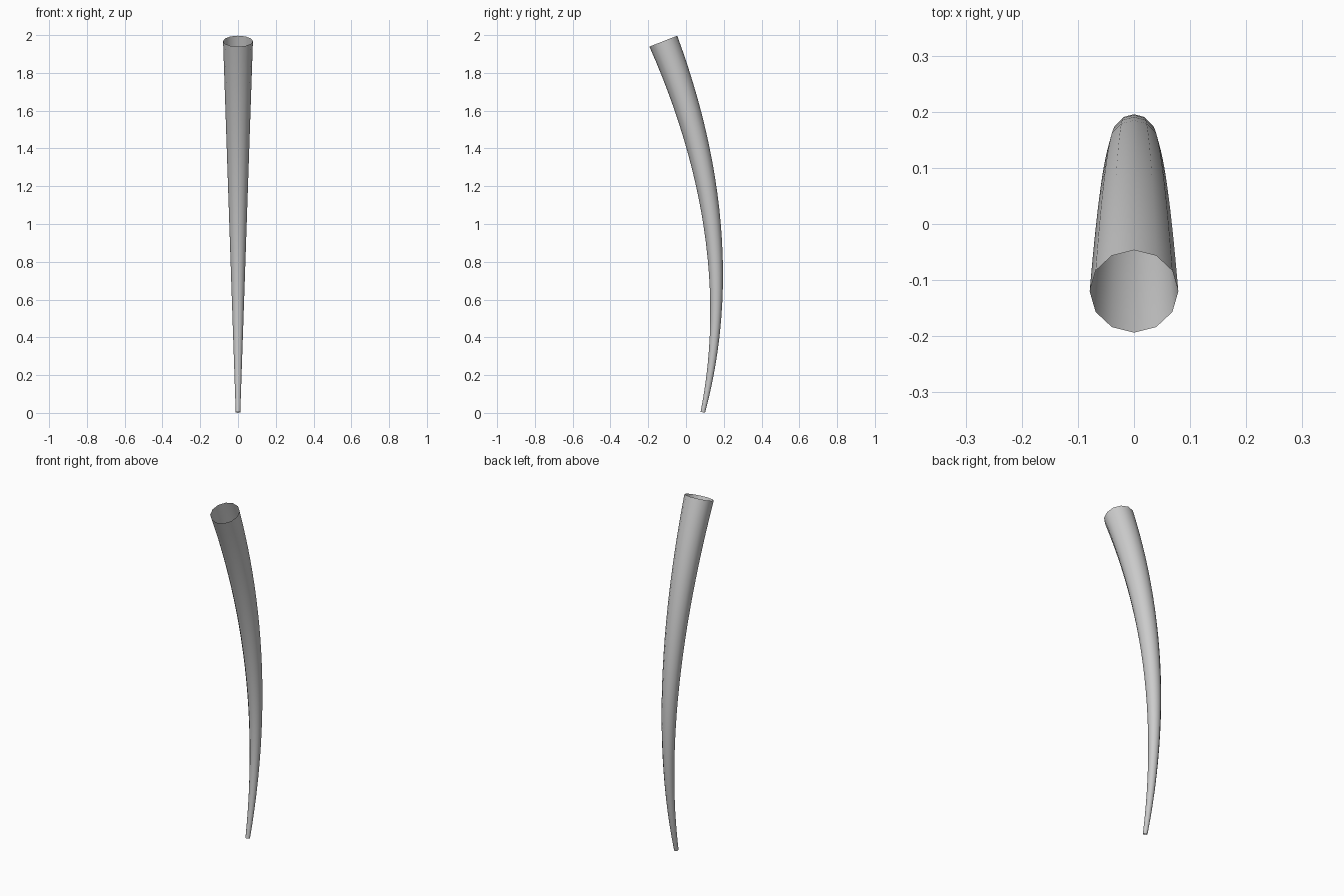
import bpy, bmesh, math
from mathutils import Vector
from mathutils.geometry import interpolate_bezier

cube = bpy.data.objects.get("Cube")
if cube:
    bpy.data.objects.remove(cube, do_unlink=True)

SIDES, RINGS = 12, 25
TIP_RADIUS, MOUTH_RADIUS = 0.012, 0.079

# Single plain grey
grey = bpy.data.materials.new("plain_grey")
grey.use_nodes = True
colour = (0.6, 0.6, 0.6, 1)
grey.diffuse_color = colour
grey.node_tree.nodes["Principled BSDF"].inputs["Base Color"].default_value = colour

# Curved centre line from narrow tip to wide mouth
path = interpolate_bezier(Vector((0, 0.089, 0.003)), Vector((0, 0.24, 0.65)),
                          Vector((0, 0.143, 1.318)), Vector((0, -0.12, 1.968)), RINGS)

# Tapered tube, open at both ends
bm = bmesh.new()
side = Vector((1, 0, 0))
rings = []
for i, centre in enumerate(path):
    tangent = (path[min(i + 1, RINGS - 1)] - path[max(i - 1, 0)]).normalized()
    across = tangent.cross(side)
    radius = TIP_RADIUS + (MOUTH_RADIUS - TIP_RADIUS) * i / (RINGS - 1)
    ring = []
    for k in range(SIDES):
        a = math.tau * k / SIDES
        ring.append(bm.verts.new(centre + radius * (side * math.cos(a) + across * math.sin(a))))
    rings.append(ring)
for low, high in zip(rings, rings[1:]):
    for k in range(SIDES):
        n = (k + 1) % SIDES
        bm.faces.new((low[k], low[n], high[n], high[k]))

mesh = bpy.data.meshes.new("curved_horn")
bm.to_mesh(mesh)
bm.free()
mesh.materials.append(grey)
mesh.shade_smooth()
horn = bpy.data.objects.new("curved_horn", mesh)
bpy.context.collection.objects.link(horn)
